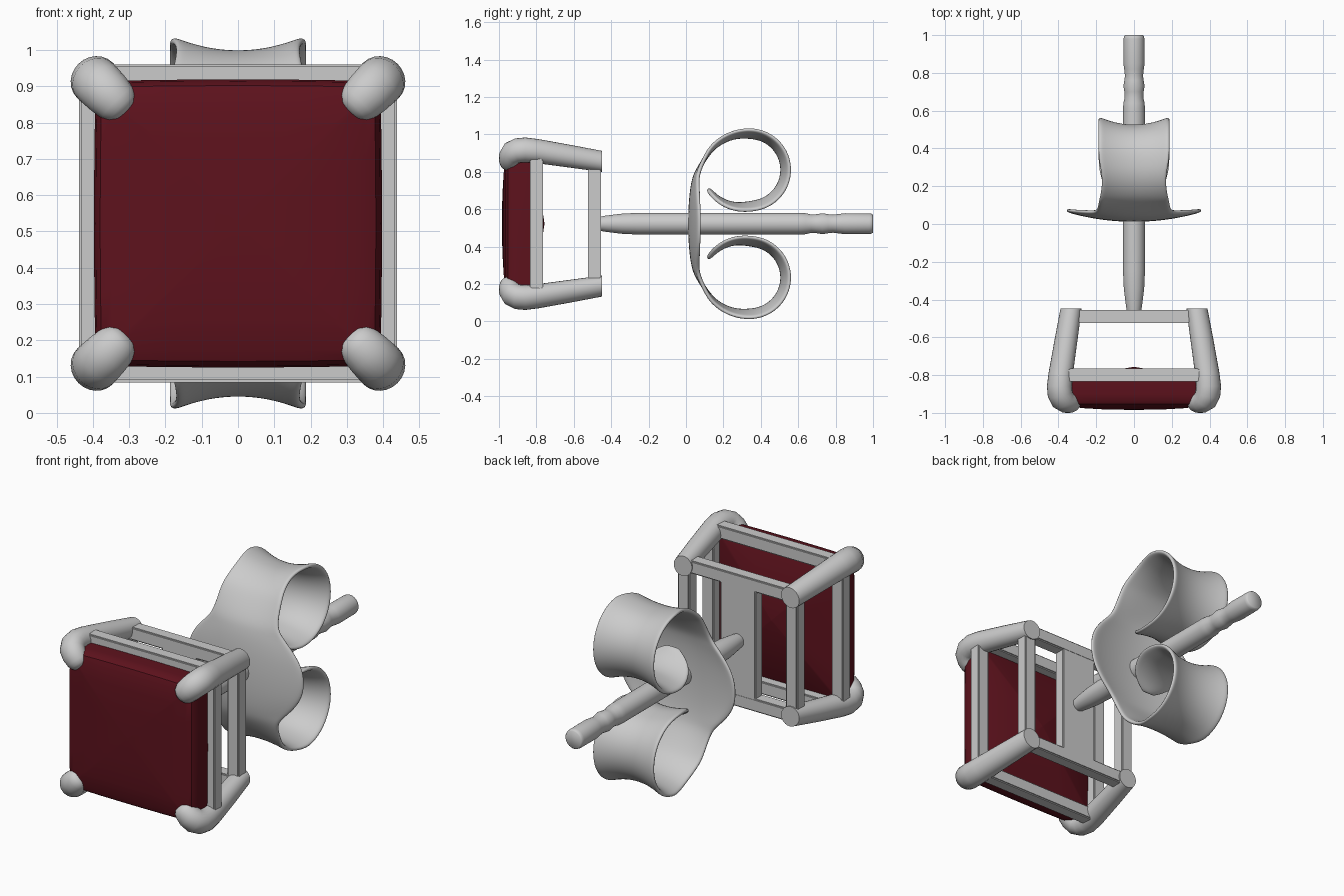
import bpy, bmesh, math
from mathutils import Vector

if "Cube" in bpy.data.objects:
    bpy.data.objects.remove(bpy.data.objects["Cube"])

CZ = 0.522  # height of the earring's axis


def finish(name, bm, angle=40, color=None):
    bmesh.ops.remove_doubles(bm, verts=bm.verts, dist=1e-5)
    bmesh.ops.recalc_face_normals(bm, faces=bm.faces)
    me = bpy.data.meshes.new(name)
    bm.to_mesh(me)
    bm.free()
    ob = bpy.data.objects.new(name, me)
    bpy.context.collection.objects.link(ob)
    if color:
        mat = bpy.data.materials.new(name + "_material")
        mat.diffuse_color = color
        mat.use_nodes = True
        mat.node_tree.nodes["Principled BSDF"].inputs["Base Color"].default_value = mat.diffuse_color
        me.materials.append(mat)
    bpy.context.view_layer.objects.active = ob
    ob.select_set(True)
    bpy.ops.object.shade_smooth_by_angle(angle=math.radians(angle))
    ob.select_set(False)
    return ob


def loft(bm, rings, closed=True, caps=True):
    rows = [[bm.verts.new(p) for p in r] for r in rings]
    n = len(rows[0])
    for a, b in zip(rows, rows[1:]):
        for i in range(n if closed else n - 1):
            j = (i + 1) % n
            bm.faces.new((a[i], a[j], b[j], b[i]))
    if caps:
        bm.faces.new(rows[0])
        bm.faces.new(rows[-1])


def box(name, center, size):
    bm = bmesh.new()
    bmesh.ops.create_cube(bm, size=1)
    for v in bm.verts:
        v.co = Vector(center) + Vector(c * s for c, s in zip(v.co, size))
    bmesh.ops.bevel(bm, geom=bm.edges[:], offset=0.006, segments=2, affect='EDGES')
    return finish(name, bm)


# Domed square gem: rings of (half size, y)
bm = bmesh.new()
profile = [(0.01, -0.984), (0.15, -0.982), (0.27, -0.975), (0.35, -0.964), (0.38, -0.953),
           (0.392, -0.935), (0.397, -0.90), (0.397, -0.835), (0.36, -0.815), (0.005, -0.757)]
rings = []
for h, y in profile:
    ring = []
    for k in range(4):
        for t in (-0.96, -0.5, 0, 0.5, 0.96):
            bow = h * (1 - 0.012 * t * t)
            a, b = bow, t * h
            for _ in range(k):
                a, b = -b, a
            ring.append((a, y, CZ + b))
    rings.append(ring)
loft(bm, rings)
finish("gem", bm, 35, (0.11, 0.006, 0.012, 1))

# Two square frames of rails
for label, y, d in (("front", -0.80, 0.402), ("back", -0.49, 0.335)):
    for s, side, end in ((-1, "left", "lower"), (1, "right", "upper")):
        box(f"{label}_{side}_rail", (s * d, y, CZ), (0.072, 0.07, 2 * d))
        box(f"{label}_{end}_rail", (0, y, CZ + s * d), (2 * d, 0.07, 0.072))

# Upright strap carrying the post
box("back_strap", (0, -0.49, CZ), (0.22, 0.066, 0.66))

# Hooked corner prongs: (diagonal distance, y, radius)
path = [(0.471, -0.448, 0.054), (0.51, -0.62, 0.058), (0.55, -0.80, 0.062), (0.558, -0.86, 0.064),
        (0.553, -0.90, 0.064), (0.535, -0.928, 0.063), (0.505, -0.94, 0.061),
        (0.47, -0.944, 0.056), (0.45, -0.947, 0.047), (0.437, -0.948, 0.033), (0.431, -0.949, 0.012)]
for sx, h in ((-1, "left"), (1, "right")):
    for sz, v in ((-1, "lower"), (1, "upper")):
        diag = Vector((sx, 0, sz)).normalized()
        side = Vector((sz, 0, -sx)).normalized()
        rings = []
        for i, (s, y, r) in enumerate(path):
            p, q = path[max(i - 1, 0)], path[min(i + 1, len(path) - 1)]
            t = Vector((q[0] - p[0], q[1] - p[1])).normalized()
            if i == 0:
                t = Vector((0, -1))
            nrm = diag * -t.y + Vector((0, t.x, 0))
            c = diag * s + Vector((0, y, CZ))
            rings.append([c + nrm * r * math.cos(a) + side * r * 1.08 * math.sin(a)
                          for a in (math.tau * k / 24 for k in range(24))])
        bm = bmesh.new()
        loft(bm, rings)
        finish(f"{v}_{h}_prong", bm, 50)

# Grooved post turned around the y axis: (y, radius)
turned = [(-0.47, 0.036), (-0.43, 0.043), (-0.34, 0.054), (-0.25, 0.058), (0.61, 0.058), (0.64, 0.056),
          (0.67, 0.049), (0.70, 0.051), (0.73, 0.056), (0.76, 0.051), (0.785, 0.048), (0.82, 0.052),
          (0.85, 0.056), (0.98, 0.055), (0.993, 0.053), (1.0, 0.047)]
bm = bmesh.new()
loft(bm, [[(r * math.cos(a), y, CZ + r * math.sin(a)) for a in (math.tau * k / 32 for k in range(32))]
          for y, r in turned])
finish("post", bm, 50)

# Butterfly clutch: half a strip of (y, height, half width, edge flare), mirrored
half = [(0.022, 0, 0.36, -0.052), (0.023, 0.06, 0.355, -0.051), (0.026, 0.12, 0.33, -0.045),
        (0.032, 0.18, 0.285, -0.036), (0.041, 0.23, 0.235, -0.025), (0.056, 0.28, 0.195, -0.010)]
for deg in range(156, -157, -12):
    a = math.radians(deg)
    up = max(0, (deg - 90) / 66)
    tail = max(0, (-deg - 90) / 66)
    flare = 0.042 * (1 - 0.75 * up) * (1 - 0.8 * tail)
    rad = 0.218 + 0.028 * up ** 2 + 0.034 * tail - flare
    hw = 0.188 - 0.018 * math.sin(math.pi * min(1, up))
    if tail > 0:
        hw = 0.188 * math.sqrt(max(0.03, 1 - tail ** 2.2))
    half.append((0.34 + rad * math.cos(a), 0.288 + rad * math.sin(a), hw, flare))
strip = [(y, -z, w, f) for y, z, w, f in reversed(half[1:])] + half
rows = []
for i, (y, z, w, f) in enumerate(strip):
    p, q = strip[max(i - 1, 0)], strip[min(i + 1, len(strip) - 1)]
    t = Vector((q[0] - p[0], q[1] - p[1])).normalized()
    rows.append([(w * u, y - t.y * f * u * u, CZ + z + t.x * f * u * u)
                 for u in (k / 6 for k in range(-6, 7))])
bm = bmesh.new()
loft(bm, rows, closed=False, caps=False)
clutch = finish("butterfly_clutch", bm, 60)
solid = clutch.modifiers.new("thickness", 'SOLIDIFY')
solid.thickness = 0.022
solid.offset = 0
sub = clutch.modifiers.new("smooth", 'SUBSURF')
sub.levels = sub.render_levels = 2
